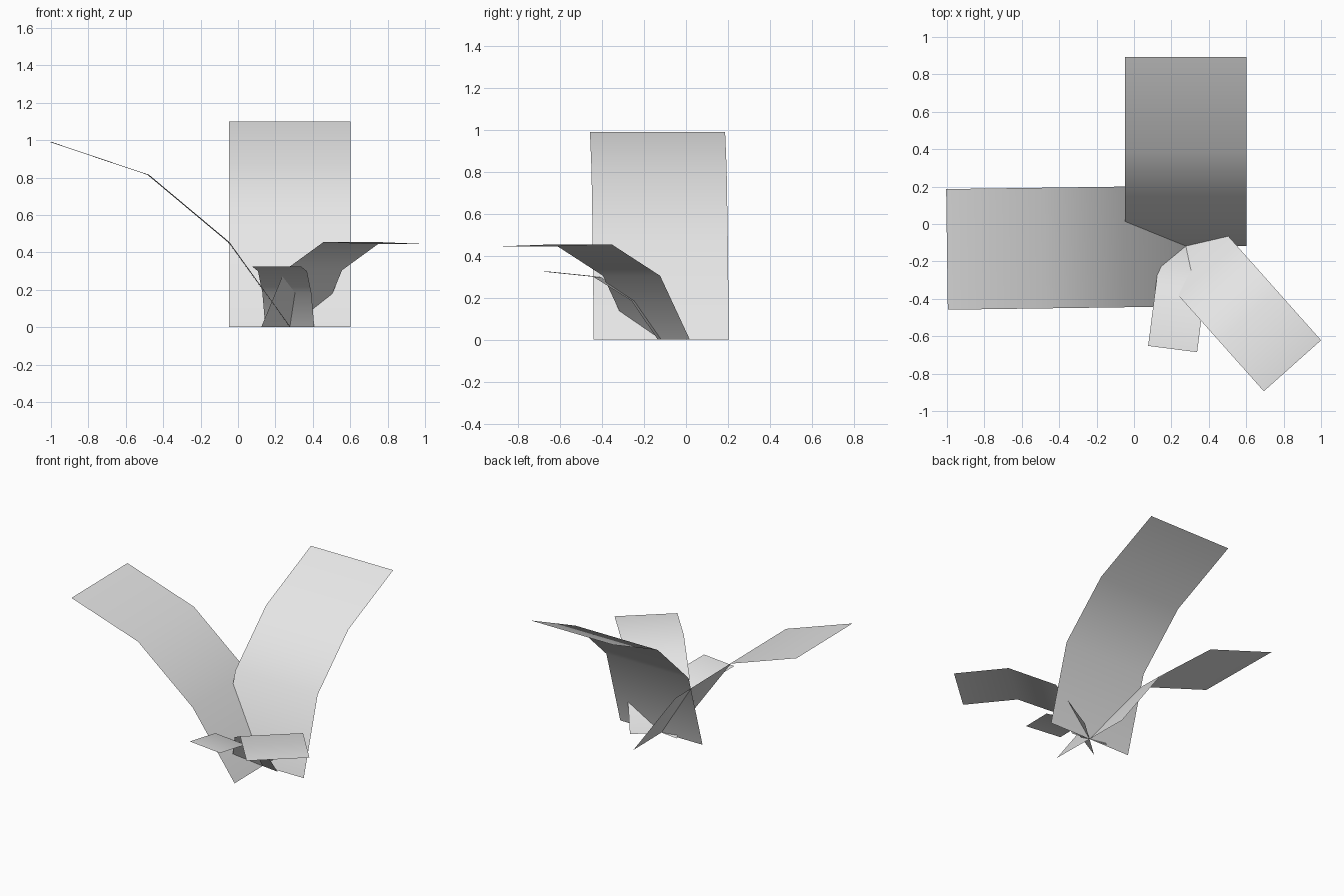
import bpy
import math

cube = bpy.data.objects.get("Cube")
if cube:
    bpy.data.objects.remove(cube, do_unlink=True)

# Single leaf colour
grey = bpy.data.materials.new("light_grey")
grey.use_nodes = True
colour = (0.8, 0.8, 0.8, 1)
grey.diffuse_color = colour
grey.node_tree.nodes["Principled BSDF"].inputs["Base Color"].default_value = colour

ROOT_X, ROOT_Y = 0.277, -0.118


def leaf(name, heading, width, profile):
    """Bent strip leaving the root along heading; profile holds (reach, height)."""
    a = math.radians(heading)
    dx, dy = math.cos(a), math.sin(a)
    verts = []
    for reach, height in profile:
        for side in (-width / 2, width / 2):
            verts.append((ROOT_X + dx * reach - dy * side,
                          ROOT_Y + dy * reach + dx * side, height))
    faces = [(2 * i, 2 * i + 2, 2 * i + 3, 2 * i + 1)[::-1]
             for i in range(len(profile) - 1)]
    # Upper side faces outward from the ground
    faces = [f[::-1] for f in faces]
    mesh = bpy.data.meshes.new(name)
    mesh.from_pydata(verts, [], faces)
    mesh.materials.append(grey)
    mesh.shade_smooth()
    obj = bpy.data.objects.new(name, mesh)
    bpy.context.collection.objects.link(obj)
    return obj


# Two large leaves, then two smaller ones at the front
leaf("back_leaf", 90, 0.65,
     [(0, 0), (0.157, 0.536), (0.505, 0.87), (1.01, 1.10)])
leaf("right_leaf", 180.8, 0.645,
     [(0, 0), (0.327, 0.455), (0.757, 0.815), (1.277, 0.99)])
leaf("front_left_leaf", -48.3, 0.41,
     [(0, 0), (0.19, 0.305), (0.50, 0.455), (0.857, 0.445)])
leaf("front_leaf", 262.7, 0.264,
     [(0, 0), (0.125, 0.185), (0.31, 0.30), (0.555, 0.325)])
